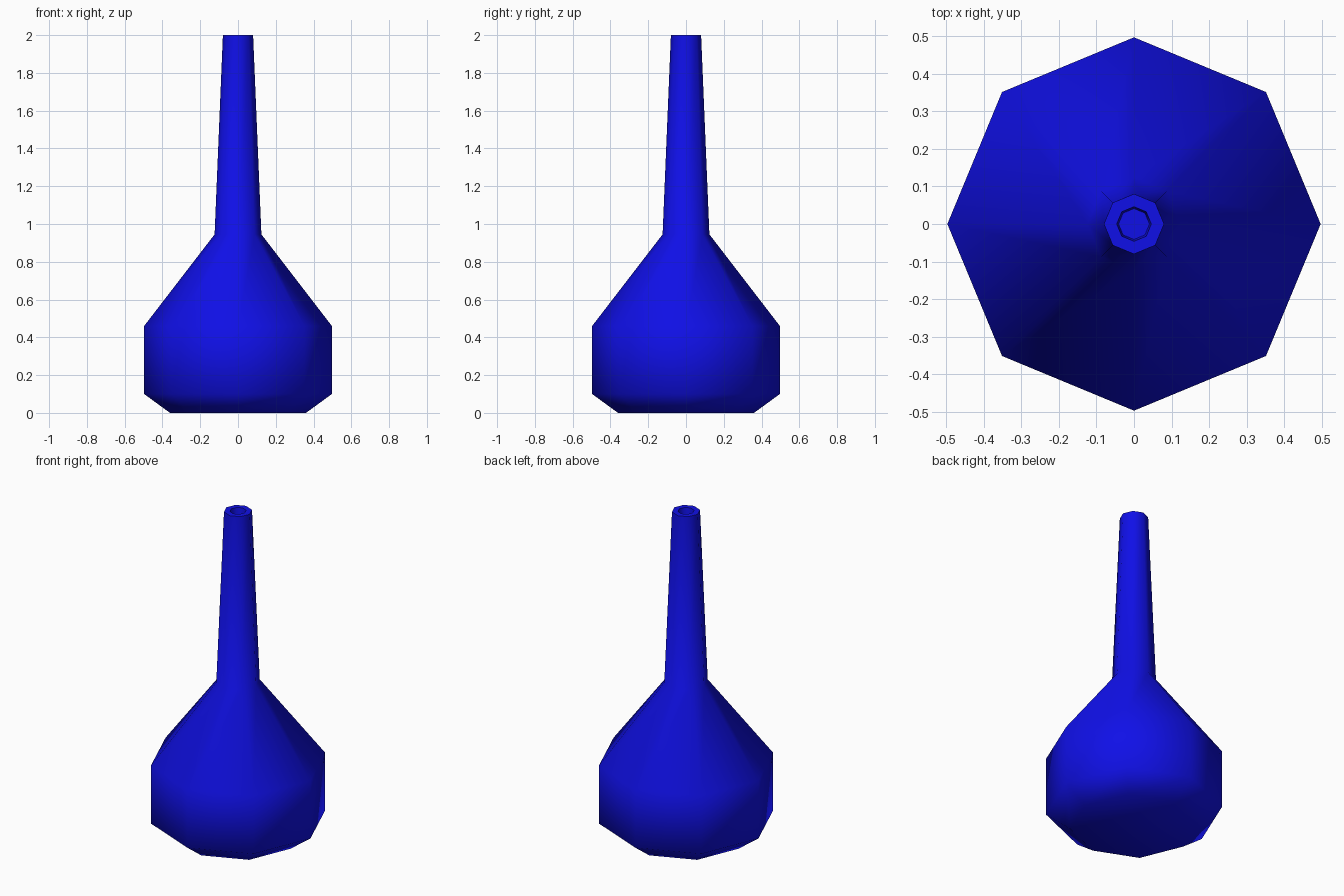
import bpy
import bmesh
from math import cos, sin, tau, radians

if "Cube" in bpy.data.objects:
    bpy.data.objects.remove(bpy.data.objects["Cube"])

SIDES = 8

# Bottle outline as (radius, height), from the base up and into the mouth
profile = [(0.36, 0.0), (0.497, 0.10), (0.497, 0.46), (0.124, 0.945),
           (0.08, 2.0), (0.046, 2.0), (0.041, 1.94)]


def lathe(name, outline, sides):
    bm = bmesh.new()
    rings = [[bm.verts.new((r * cos(tau * i / sides), r * sin(tau * i / sides), z))
              for i in range(sides)] for r, z in outline]
    for low, high in zip(rings, rings[1:]):
        for i in range(sides):
            j = (i + 1) % sides
            bm.faces.new((low[i], low[j], high[j], high[i]))
    bm.faces.new(rings[0][::-1])   # base
    bm.faces.new(rings[-1])        # floor of the mouth
    bmesh.ops.recalc_face_normals(bm, faces=bm.faces)
    mesh = bpy.data.meshes.new(name)
    bm.to_mesh(mesh)
    bm.free()
    obj = bpy.data.objects.new(name, mesh)
    bpy.context.collection.objects.link(obj)
    return obj


# Long-necked octagonal bottle
bottle = lathe("bottle", profile, SIDES)

# Blue glass colour
blue = bpy.data.materials.new("blue")
blue.diffuse_color = (0.005, 0.005, 0.8, 1.0)
blue.use_nodes = True
blue.node_tree.nodes["Principled BSDF"].inputs["Base Color"].default_value = blue.diffuse_color
bottle.data.materials.append(blue)

# Soft shading across the sides, sharp at the mouth
bpy.context.view_layer.objects.active = bottle
bottle.select_set(True)
bpy.ops.object.shade_smooth_by_angle(angle=radians(60))
